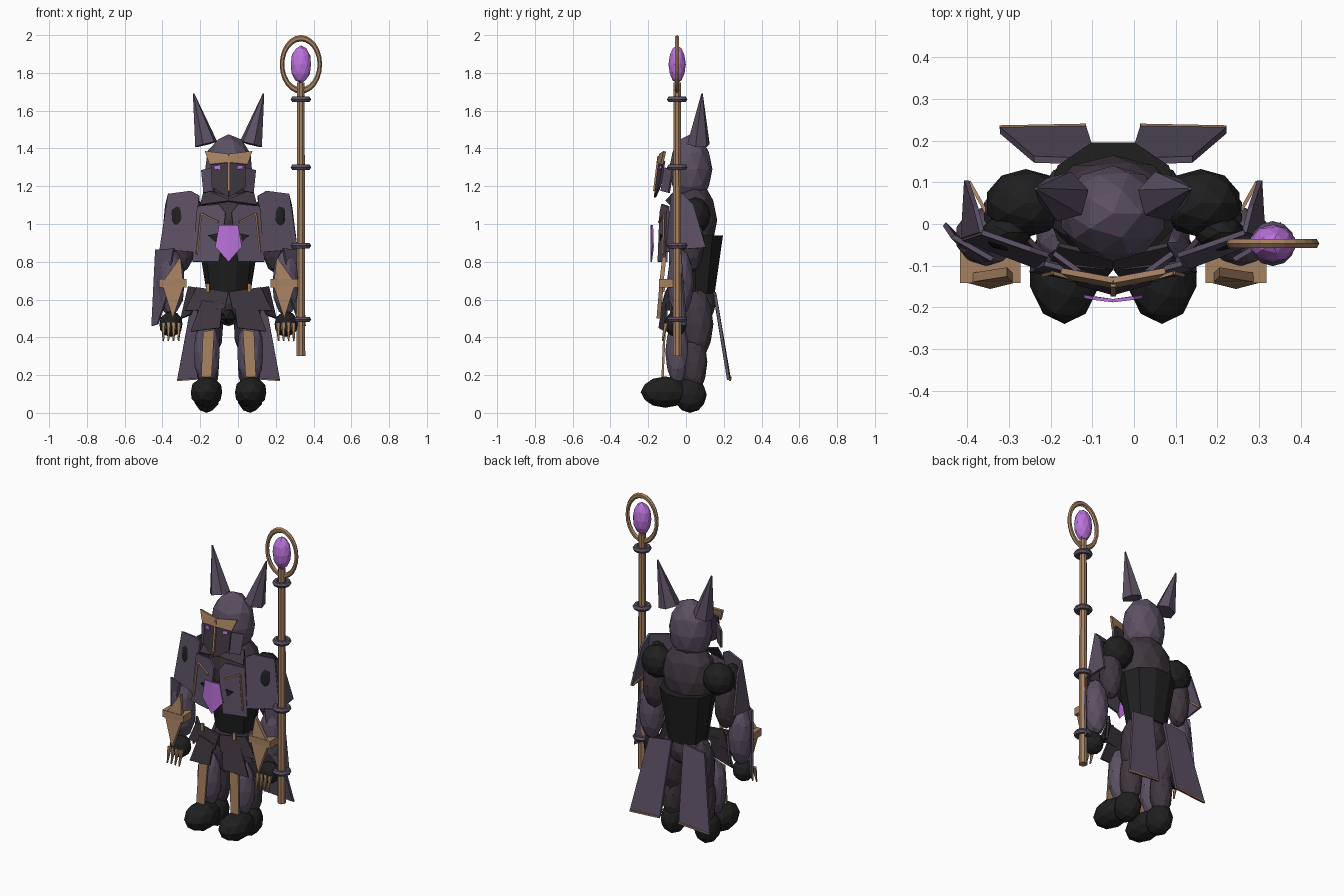
import bpy, bmesh, math
from mathutils import Vector, Matrix

CX = -0.05  # body symmetry plane


def material(name, rgb):
    m = bpy.data.materials.new(name)
    m.diffuse_color = (*rgb, 1)
    return m


ARMOR = material("purple_grey", (0.105, 0.080, 0.125))
DARK = material("dark_plum", (0.050, 0.038, 0.050))
BLACK = material("soot_black", (0.014, 0.014, 0.015))
BRONZE = material("bronze", (0.38, 0.22, 0.12))
GEM = material("violet", (0.50, 0.17, 0.72))


def finish(name, bm, mat):
    bmesh.ops.recalc_face_normals(bm, faces=bm.faces)
    me = bpy.data.meshes.new(name)
    bm.to_mesh(me)
    bm.free()
    me.materials.append(mat)
    ob = bpy.data.objects.new(name, me)
    bpy.context.collection.objects.link(ob)
    return ob


def ball(name, c, r, mat, sub=2):
    bm = bmesh.new()
    bmesh.ops.create_icosphere(bm, subdivisions=sub, radius=1)
    bmesh.ops.transform(bm, verts=bm.verts, matrix=Matrix.Translation(c) @ Matrix.Diagonal((*r, 1)))
    return finish(name, bm, mat)


def rod(name, a, b, r1, r2, mat, n=8):
    a, b = Vector(a), Vector(b)
    d = b - a
    bm = bmesh.new()
    bmesh.ops.create_cone(bm, cap_ends=True, segments=n, radius1=r1, radius2=r2, depth=d.length)
    rot = d.to_track_quat('Z', 'Y').to_matrix().to_4x4() @ Matrix.Rotation(math.pi / n, 4, 'Z')
    bmesh.ops.transform(bm, verts=bm.verts, matrix=Matrix.Translation((a + b) / 2) @ rot)
    return finish(name, bm, mat)


def plate(name, pts, mat, t=0.012):
    """Thin slab through a polygon, extruded along its normal."""
    pts = [Vector(p) for p in pts]
    n = sum(((pts[i] - pts[0]).cross(pts[i + 1] - pts[0]) for i in range(1, len(pts) - 1)), Vector())
    n = n.normalized() * t / 2
    bm = bmesh.new()
    top = [bm.verts.new(p + n) for p in pts]
    bot = [bm.verts.new(p - n) for p in pts]
    bm.faces.new(top)
    bm.faces.new(bot[::-1])
    for i in range(len(pts)):
        j = (i + 1) % len(pts)
        bm.faces.new((top[i], bot[i], bot[j], top[j]))
    return finish(name, bm, mat)


def ring(name, c, R, r, mat, scale=(1, 1, 1), upright=False, n=12, k=6):
    bm = bmesh.new()
    for i in range(k):
        a = 2 * math.pi * i / k
        bm.verts.new((R + r * math.cos(a), 0, r * math.sin(a)))
    bm.verts.ensure_lookup_table()
    edges = [bm.edges.new((bm.verts[i], bm.verts[(i + 1) % k])) for i in range(k)]
    bmesh.ops.spin(bm, geom=edges, cent=(0, 0, 0), axis=(0, 0, 1), angle=2 * math.pi, steps=n)
    bmesh.ops.remove_doubles(bm, verts=bm.verts, dist=1e-5)
    m = Matrix.Translation(c) @ Matrix.Diagonal((*scale, 1))
    if upright:
        m = m @ Matrix.Rotation(math.pi / 2, 4, 'X')
    bmesh.ops.transform(bm, verts=bm.verts, matrix=m)
    return finish(name, bm, mat)


# Head and trunk
ball("hood", (CX, 0.025, 1.29), (0.13, 0.115, 0.185), ARMOR)
ball("upper_torso", (CX, 0.04, 1.02), (0.165, 0.125, 0.21), DARK)
waist = rod("waist", (0, 0, 0.63), (0, 0, 0.94), 0.115, 0.165, BLACK, 10)
waist.data.transform(Matrix.Translation((CX, 0.05, 0)) @ Matrix.Diagonal((1, 0.93, 1, 1)))
ball("pelvis", (CX, 0.05, 0.58), (0.13, 0.11, 0.12), DARK)
ball("loin_guard", (CX, -0.01, 0.52), (0.05, 0.06, 0.05), BLACK, 1)

# Nose ridge and plate behind the chest jewel
rod("nose_ridge", (CX, -0.168, 1.175), (CX, -0.145, 1.36), 0.009, 0.009, BRONZE, 4)
plate("jewel_backing", [(CX + x, -0.132, z) for x, z in
      [(-0.11, 0.94), (0, 0.965), (0.11, 0.94), (0, 0.84)]], BLACK)

for s, side in ((-1, "left"), (1, "right")):
    def P(x, y, z):
        return (CX + s * x, y, z)

    def pl(name, pts, mat, t=0.012):
        return plate(f"{name}_{side}", [P(*p) for p in pts], mat, t)

    def bl(name, c, r, mat, sub=2):
        return ball(f"{name}_{side}", P(*c), r, mat, sub)

    def rd(name, a, b, r1, r2, mat, n=8):
        return rod(f"{name}_{side}", P(*a), P(*b), r1, r2, mat, n)

    # Horn ears
    rd("horn", (0.118, 0.066, 1.422), (0.185, 0.085, 1.69), 0.062, 0.004, ARMOR, 6)

    # Face mask halves, brow, eye, cheek guard
    pl("mask", [(0, -0.165, 1.14), (0.088, -0.14, 1.195), (0.088, -0.115, 1.335), (0, -0.14, 1.335)], DARK)
    pl("brow", [(0, -0.148, 1.325), (0.1, -0.128, 1.315), (0.125, -0.112, 1.385), (0, -0.135, 1.37)], BRONZE, 0.014)
    pl("eye", [(0.045, -0.144, 1.288), (0.075, -0.136, 1.292), (0.075, -0.134, 1.31), (0.045, -0.141, 1.308)], GEM, 0.009)
    pl("cheek_guard", [(0.078, -0.13, 1.175), (0.13, -0.09, 1.165), (0.142, -0.07, 1.285), (0.08, -0.115, 1.30)], ARMOR)

    # Folded chest jewel half
    pl("chest_jewel", [(0, -0.184, 0.995), (0.05, -0.178, 0.995), (0.07, -0.174, 0.88), (0, -0.184, 0.80)], GEM, 0.008)

    # Chest and collar armor with trim
    pl("collar", [(0, -0.105, 1.12), (0.15, -0.085, 1.10), (0.13, -0.05, 1.18), (0, -0.08, 1.13)], DARK)
    pl("chest_plate", [(0.015, -0.135, 1.06), (0.05, -0.125, 1.105), (0.165, -0.095, 1.095), (0.19, -0.105, 0.80),
                       (0.05, -0.145, 0.80), (0.03, -0.14, 0.93)], ARMOR)
    rd("chest_trim_top", (0.055, -0.143, 1.01), (0.145, -0.117, 1.055), 0.006, 0.006, BRONZE, 4)
    rd("chest_trim_side", (0.145, -0.117, 1.055), (0.168, -0.123, 0.84), 0.006, 0.006, BRONZE, 4)

    # Shoulder ball, front pauldron and outer wing
    bl("shoulder", (0.21, 0.05, 1.045), (0.098, 0.082, 0.098), BLACK)
    pl("pauldron", [(0.155, -0.075, 1.15), (0.20, -0.06, 1.175), (0.315, -0.02, 1.16), (0.36, -0.035, 0.865),
                    (0.175, -0.105, 0.85)], ARMOR)
    pl("pauldron_wing", [(0.315, -0.02, 1.16), (0.33, 0.04, 1.10), (0.352, 0.105, 0.875), (0.36, -0.035, 0.865)], ARMOR)
    rd("wing_trim", (0.30, 0.02, 0.945), (0.345, 0.10, 0.875), 0.006, 0.006, BRONZE, 4)
    bl("shoulder_boss", (0.255, -0.02, 1.025), (0.06, 0.045, 0.105), BLACK)

    # Arms, forearm shell and bronze bracer
    bl("upper_arm", (0.245, 0.03, 0.90), (0.068, 0.068, 0.16), DARK)
    bl("forearm", (0.305, -0.03, 0.69), (0.075, 0.072, 0.18), ARMOR)
    pl("forearm_shell", [(0.29, -0.085, 0.87), (0.385, -0.03, 0.865), (0.405, 0.0, 0.46), (0.375, -0.03, 0.47),
                         (0.33, -0.085, 0.6)], ARMOR)
    pl("bracer_band", [(0.222, -0.142, 0.687), (0.368, -0.142, 0.687), (0.368, -0.06, 0.687), (0.222, -0.06, 0.687)],
       BRONZE, 0.044)
    pl("bracer_upper", [(0.24, -0.13, 0.69), (0.35, -0.13, 0.69), (0.255, -0.115, 0.825)], BRONZE, 0.022)
    pl("bracer_lower", [(0.235, -0.13, 0.68), (0.352, -0.13, 0.68), (0.295, -0.145, 0.50)], BRONZE, 0.022)

    # Hand and claws
    bl("hand", (0.305, -0.055, 0.47), (0.064, 0.06, 0.068), BLACK)
    for i in range(4):
        x = 0.262 + 0.027 * i
        rd(f"claw_{i}", (x, -0.105, 0.475), (x + 0.003, -0.125, 0.38), 0.014, 0.004, BRONZE, 5)

    # Layered front skirt with buckle
    pl("skirt_upper", [(0.0, -0.105, 0.64), (0.17, -0.09, 0.665), (0.23, -0.08, 0.54), (0.02, -0.13, 0.55)], DARK)
    pl("skirt_lower", [(0.03, -0.12, 0.58), (0.14, -0.10, 0.595), (0.20, -0.11, 0.43), (0.045, -0.14, 0.45)], DARK)
    pl("hip_plate", [(0.15, -0.09, 0.66), (0.21, -0.03, 0.67), (0.25, 0.0, 0.5), (0.20, -0.08, 0.52)], DARK)
    pl("buckle", [(0.10, -0.12, 0.685), (0.118, -0.117, 0.685), (0.118, -0.119, 0.64), (0.10, -0.122, 0.64)], BRONZE)

    # Legs with shin armor
    bl("thigh", (0.10, 0.06, 0.47), (0.075, 0.085, 0.19), DARK)
    bl("calf", (0.11, 0.045, 0.27), (0.064, 0.068, 0.17), DARK)
    bl("shin_guard", (0.115, -0.045, 0.32), (0.072, 0.065, 0.175), ARMOR)
    pl("shin_stripe", [(0.075, -0.114, 0.44), (0.135, -0.114, 0.43), (0.145, -0.124, 0.19), (0.09, -0.124, 0.19)], BRONZE)
    bl("toe", (0.117, -0.11, 0.11), (0.087, 0.13, 0.083), BLACK)
    bl("heel", (0.115, 0.022, 0.095), (0.072, 0.088, 0.095), BLACK)

    # Back skirt panel with bronze hem
    pl("tail_panel", [(0.04, 0.15, 0.64), (0.19, 0.155, 0.62), (0.272, 0.225, 0.175), (0.065, 0.228, 0.19)], ARMOR, 0.016)
    rd("tail_hem", (0.065, 0.236, 0.188), (0.272, 0.232, 0.173), 0.007, 0.007, BRONZE, 4)

# Staff with collars, halo ring and crystal
SX, SY = 0.333, -0.047
rod("staff_pole", (SX, SY, 0.30), (SX, SY, 1.75), 0.025, 0.021, BRONZE)
for i, z in enumerate((0.495, 0.885, 1.30, 1.66)):
    ring(f"staff_collar_{i}", (SX, SY, z), 0.038, 0.016, ARMOR)
ring("staff_halo", (SX, SY, 1.845), 0.1, 0.012, BRONZE, scale=(1, 1, 1.385), upright=True, n=24)
ball("staff_crystal", (SX, SY, 1.845), (0.056, 0.046, 0.10), GEM)
